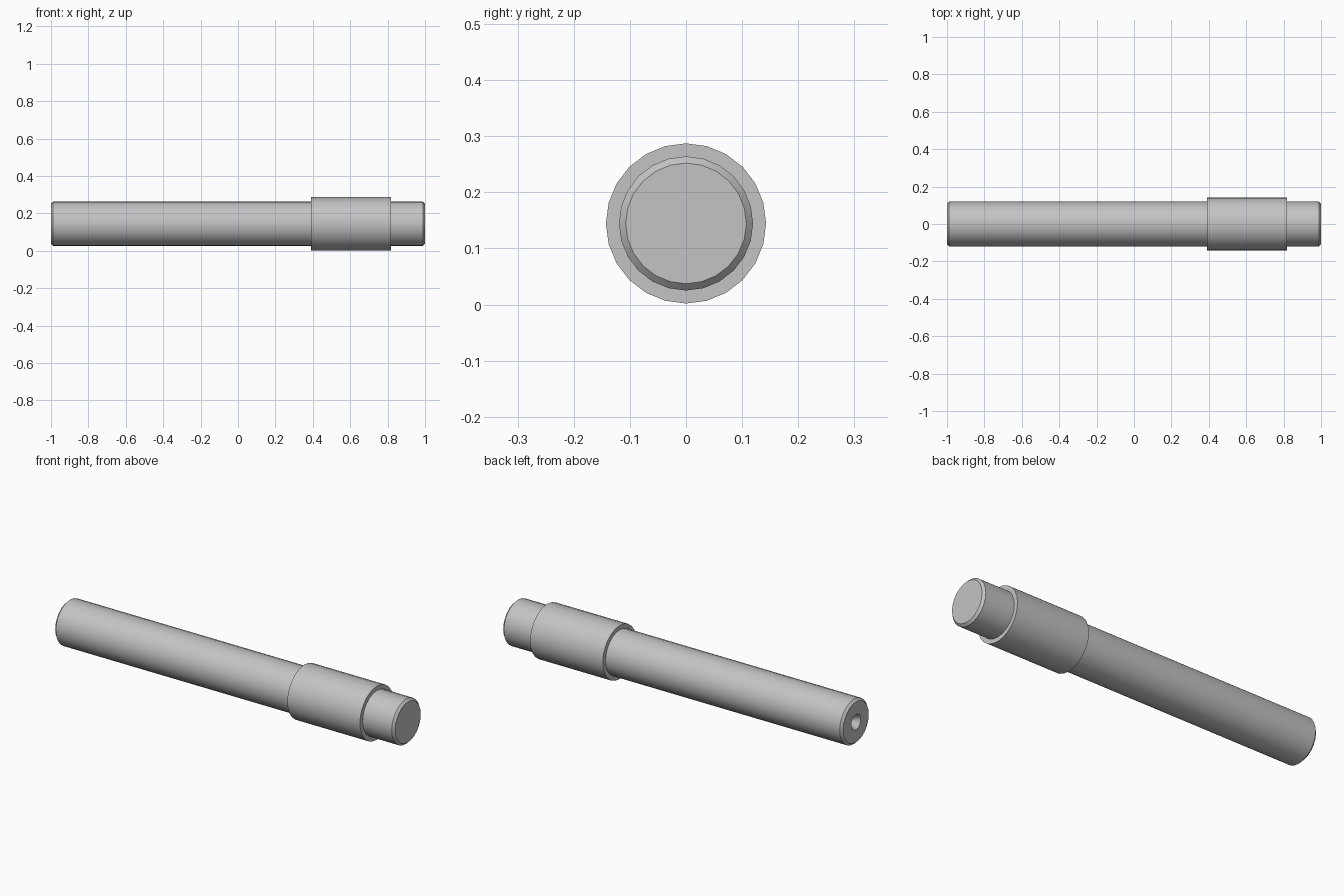
import bpy, bmesh, math

if "Cube" in bpy.data.objects:
    bpy.data.objects.remove(bpy.data.objects["Cube"])

SIDES = 24
AXIS_Z = 0.1445

steel = bpy.data.materials.new("steel grey")
steel.diffuse_color = (0.55, 0.55, 0.55, 1)
steel.use_nodes = True
steel.node_tree.nodes["Principled BSDF"].inputs["Base Color"].default_value = steel.diffuse_color


def lathe(name, profile):
    """Revolve (x, radius) points about the x axis; radius 0 closes an end."""
    bm = bmesh.new()
    rings = []
    for x, r in profile:
        if r == 0:
            rings.append([bm.verts.new((x, 0, AXIS_Z))] * SIDES)
            continue
        angles = [2 * math.pi * i / SIDES for i in range(SIDES)]
        rings.append([bm.verts.new((x, r * math.sin(a), AXIS_Z + r * math.cos(a)))
                      for a in angles])
    for a, b in zip(rings, rings[1:]):
        for i in range(SIDES):
            j = (i + 1) % SIDES
            corners = list(dict.fromkeys((a[i], a[j], b[j], b[i])))
            bm.faces.new(corners)
    bmesh.ops.recalc_face_normals(bm, faces=bm.faces)
    mesh = bpy.data.meshes.new(name)
    bm.to_mesh(mesh)
    bm.free()
    mesh.materials.append(steel)
    obj = bpy.data.objects.new(name, mesh)
    bpy.context.collection.objects.link(obj)
    bpy.ops.object.select_all(action='DESELECT')
    obj.select_set(True)
    bpy.context.view_layer.objects.active = obj
    bpy.ops.object.shade_smooth_by_angle(angle=math.radians(25))
    return obj


R, COLLAR, CHAMFER = 0.1195, 0.1427, 0.012

lathe("stepped_shaft", [
    # centre-drilled hole in the left end
    (-0.91, 0), (-0.93, 0.018), (-0.965, 0.018), (-1.0, 0.04),
    # chamfered long journal
    (-1.0, R - CHAMFER), (-1.0 + CHAMFER, R), (0.39, R),
    # raised collar
    (0.39, COLLAR), (0.817, COLLAR), (0.817, R),
    # chamfered short journal with a plain end
    (1.0 - CHAMFER, R), (1.0, R - CHAMFER), (1.0, 0),
])
